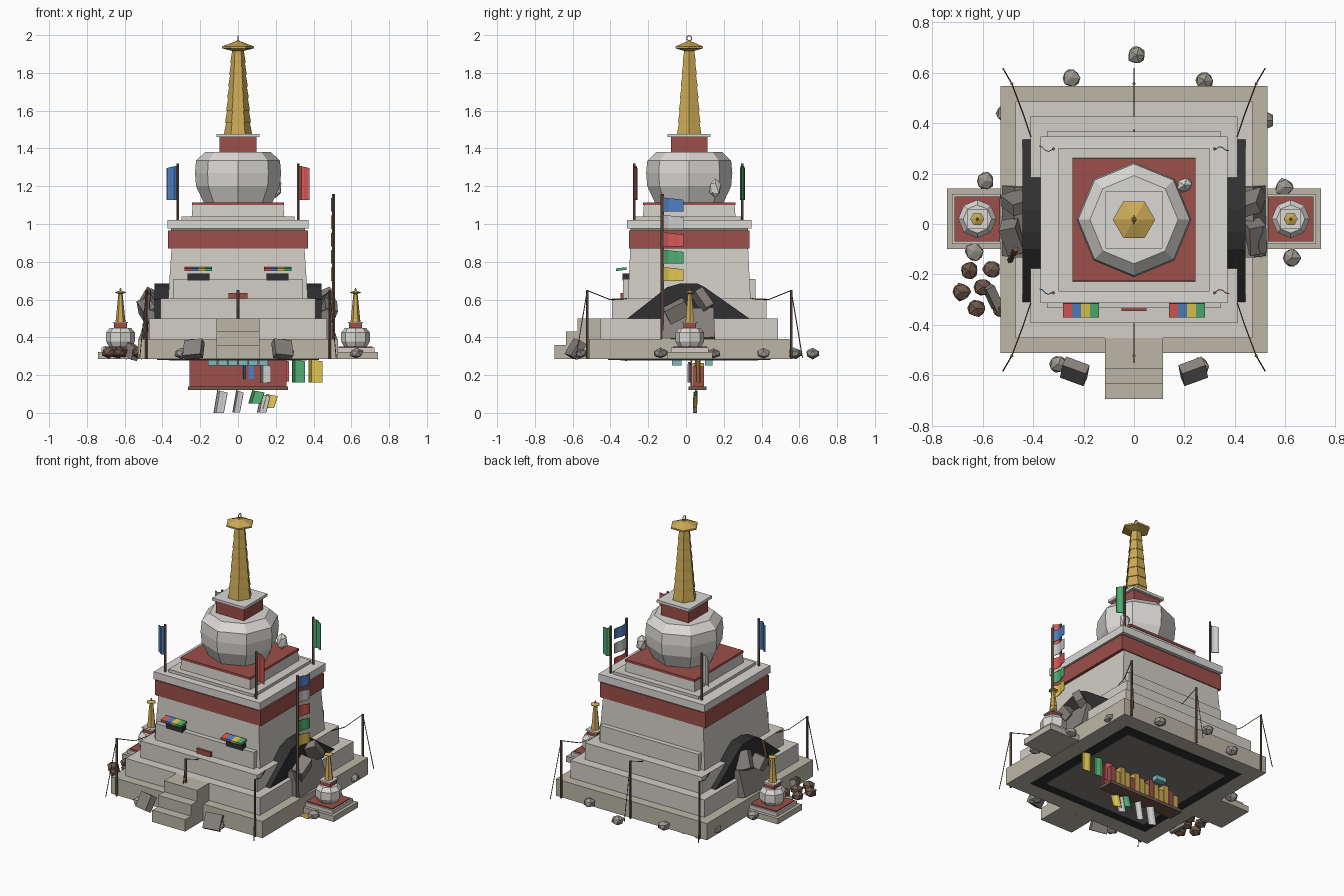
import bpy, bmesh, math, random
from mathutils import Vector, Matrix, Euler

if "Cube" in bpy.data.objects:
    bpy.data.objects.remove(bpy.data.objects["Cube"])

random.seed(4)
CY = 0.017  # centre line of the monument in y
COL = dict(wall=(.64, .62, .56), stone=(.5, .47, .39), pale=(.7, .69, .66), red=(.34, .08, .07),
           gold=(.6, .4, .09), wood=(.16, .1, .07), black=(.03, .03, .03), rubble=(.24, .22, .2),
           rock=(.33, .31, .28), blue=(.08, .22, .55), white=(.75, .75, .75), cloth=(.68, .1, .1),
           green=(.08, .42, .17), yellow=(.75, .56, .08), teal=(.2, .5, .52))
MATS = {}
for k, c in COL.items():
    MATS[k] = bpy.data.materials.new(k)
    MATS[k].diffuse_color = (*c, 1)


def finish(bm, name, mat):
    bmesh.ops.recalc_face_normals(bm, faces=bm.faces)
    me = bpy.data.meshes.new(name)
    bm.to_mesh(me)
    bm.free()
    me.materials.append(MATS[mat])
    ob = bpy.data.objects.new(name, me)
    bpy.context.collection.objects.link(ob)
    return ob


def box(name, c, half, z0, z1, mat, top=None, rot=None):
    """Box centred on c=(x, y), half sizes, optional tapered top and rotation."""
    bm = bmesh.new()
    bmesh.ops.create_cube(bm, size=2)
    h = (z1 - z0) / 2
    for v in bm.verts:
        s = top if top and v.co.z > 0 else half
        v.co = Vector((v.co.x * s[0], v.co.y * s[1], v.co.z * h))
    m = Matrix.Translation((c[0], c[1], (z0 + z1) / 2))
    if rot:
        m = m @ Euler(rot).to_matrix().to_4x4()
    bm.transform(m)
    return finish(bm, name, mat)


def lathe(name, c, prof, n, mat):
    """Closed solid of revolution with n flat sides; prof = [(radius, z)]."""
    bm = bmesh.new()
    rings = [[bm.verts.new((c[0] + r * math.cos(2 * math.pi * i / n), c[1] + r * math.sin(2 * math.pi * i / n), z))
              for i in range(n)] for r, z in prof]
    for a, b in zip(rings, rings[1:]):
        for i in range(n):
            bm.faces.new((a[i], a[(i + 1) % n], b[(i + 1) % n], b[i]))
    bm.faces.new(rings[0])
    bm.faces.new(rings[-1])
    return finish(bm, name, mat)


def rod(name, pts, r, mat="wood", n=5):
    bm = bmesh.new()
    for a, b in zip(pts, pts[1:]):
        a, b = Vector(a), Vector(b)
        m = Matrix.Translation((a + b) / 2) @ (b - a).to_track_quat('Z', 'Y').to_matrix().to_4x4()
        bmesh.ops.create_cone(bm, cap_ends=True, segments=n, radius1=r, radius2=r, depth=(b - a).length, matrix=m)
    return finish(bm, name, mat)


def flag(name, p, d, width, drop, mat, skew=0.0):
    """Wavy cloth: top corner p, horizontal direction d, width and drop."""
    bm = bmesh.new()
    p, d = Vector(p), Vector(d).normalized()
    side = Vector((-d.y, d.x, 0))
    cols = []
    for i in range(5):
        t = i / 4
        q = p + d * width * t + side * 0.01 * math.sin(t * 5)
        cols.append([bm.verts.new(q + Vector((0, 0, -.012 * t))), bm.verts.new(q + d * skew + Vector((0, 0, -drop)))])
    for a, b in zip(cols, cols[1:]):
        bm.faces.new((a[0], b[0], b[1], a[1]))
    ob = finish(bm, name, mat)
    ob.modifiers.new("thickness", 'SOLIDIFY').thickness = .004


def rock(name, x, y, z, r, mat, sc=(1, 1, .75)):
    bm = bmesh.new()
    bmesh.ops.create_icosphere(bm, subdivisions=1, radius=r)
    for v in bm.verts:
        v.co = Vector([v.co[i] * sc[i] * random.uniform(.85, 1.1) for i in range(3)]) + Vector((x, y, z))
    finish(bm, name, mat)


# Stepped base and underside
C = (0, CY)
box("base_tier_1", C, (.53, .53), .29, .39, "stone")
box("base_tier_2", C, (.47, .47), .39, .5, "wall")
box("base_tier_3", C, (.41, .41), .5, .605, "wall")
box("foundation_slab", C, (.53, .53), .284, .29, "stone")
box("underside_dark_ring", C, (.43, .43), .281, .285, "black")
box("underside_panel", C, (.365, .365), .278, .282, "rubble")
for i in range(3):
    y0 = -.695 + .06 * i
    box("front_step", (0, (y0 - .45) / 2), (.115, (-.45 - y0) / 2), .285, .36 + .07 * i, "stone")

# Shrine body, band and roof
box("shrine_body", C, (.37, .325), .6, .87, "wall", (.352, .312))
for s in (-1, 1):
    box("body_ledge", (0, CY + s * .325), (.345, .025), .6, .71, "wall")
box("red_band", C, (.37, .318), .87, .965, "red")
box("band_lip", C, (.355, .31), .965, .977, "rubble")
box("roof_slab", C, (.372, .33), .975, 1.022, "pale")
box("plinth_low", C, (.3, .285), 1.02, 1.04, "wall")
box("plinth_high", C, (.245, .245), 1.04, 1.1, "wall", (.24, .24))
box("plinth_red_edge", C, (.244, .244), 1.1, 1.115, "red")

# Main dome, harmika and spire
lathe("main_dome", C, [(.18, 1.11), (.222, 1.2), (.228, 1.27), (.222, 1.335), (.175, 1.38)], 8, "pale")
box("harmika", C, (.097, .097), 1.38, 1.46, "red")
box("harmika_cap", C, (.114, .114), 1.46, 1.477, "pale")


def spire(c, z0, z1, r0, r1, rings, hat):
    prof = []
    for i in range(rings):
        a, b = i / rings, (i + 1) / rings
        ra, rb = r0 + (r1 - r0) * a, r0 + (r1 - r0) * b
        prof += [(ra, z0 + (z1 - z0) * a), (ra * .97, z0 + (z1 - z0) * (a + .25 / rings)), (rb * .92, z0 + (z1 - z0) * b)]
    lathe("spire", c, prof, 6, "gold")
    lathe("spire_canopy", c, [(r1 * .8, z1), (hat, z1 + hat * .18), (hat, z1 + hat * .3), (hat * .2, z1 + hat * .6)], 6, "gold")


spire(C, 1.475, 1.915, .074, .034, 7, .084)
lathe("finial_bead", C, [(.006, 1.95), (.015, 1.96), (.006, 1.972)], 6, "gold")
rod("finial_ring", [(0, CY + .014 * math.cos(a * math.pi / 4), 1.983 + .014 * math.sin(a * math.pi / 4)) for a in range(9)], .003, "gold")
rock("dome_niche", .2, .155, 1.19, .034, "pale", (1, 1, 1.65))

# Small side stupas
for s in (-1, 1):
    c = (s * .622, CY + .003)
    box("side_stupa_base", c, (.12, .12), .286, .322, "stone")
    box("side_stupa_step", c, (.1, .1), .322, .345, "wall")
    box("side_stupa_red_edge", c, (.09, .09), .345, .351, "red")
    lathe("side_stupa_dome", c, [(.06, .35), (.076, .378), (.076, .425), (.056, .45)], 8, "pale")
    box("side_stupa_harmika", c, (.034, .034), .45, .475, "red")
    box("side_stupa_cap", c, (.04, .04), .475, .482, "pale")
    spire(c, .48, .63, .027, .012, 6, .028)
    lathe("side_stupa_bead", c, [(.003, .64), (.006, .65), (.003, .66)], 6, "gold")

# Collapsed openings on both sides with rubble
for s in (-1, 1):
    bm = bmesh.new()
    f = bm.faces.new([bm.verts.new((s * .36, y, z)) for y, z in
                      [(-.31, .5), (-.1, .665), (-.03, .685), (.06, .685), (.1, .665), (.335, .5)]])
    e = bmesh.ops.extrude_face_region(bm, geom=[f])["geom"]
    bmesh.ops.translate(bm, vec=(s * .083, 0, 0), verts=[v for v in e if isinstance(v, bmesh.types.BMVert)])
    finish(bm, "side_breach", "black")
    box("fallen_slab", (s * .475, .01), (.025, .14), .385, .55, "rubble", rot=(.04, -s * .3, 0))
    box("fallen_block", (s * .465, .085), (.045, .025), .54, .65, "rubble", rot=(.5, -s * .4, .3))
    box("fallen_block", (s * .48, -.05), (.035, .06), .5, .58, "rubble", rot=(.5, s * .3, .2))
    box("leaning_front_slab", (s * .235, -.585), (.05, .022), .29, .385, "rubble", rot=(-.55, s * .1, s * .35))
box("left_beam", (-.56, -.29), (.018, .05), .29, .36, "rubble", rot=(.3, .2, .5))
rod("left_broken_post", [(-.5, -.16, .29), (-.47, -.1, .65)], .012)

# Windows and striped awnings
for x in (-.21, .21):
    box("window", (x, -.312), (.058, .025), .7, .737, "black")
    for i, m in enumerate(("cloth", "blue", "yellow", "green")):
        box("awning_strip", (x - .054 + .036 * i, -.343), (.018, .028), .754, .768, m, rot=(.12, 0, 0))
box("front_plaque", (0, -.338), (.05, .008), .605, .635, "red")

# Roof corner flags
for sx, y, m in ((-1, -.273, "blue"), (1, -.273, "cloth"), (1, .298, "green"), (-1, .298, "white")):
    rod("roof_flag_pole", [(sx * .32, y, 1.02), (sx * .32, y, 1.32)], .007)
    flag("roof_flag", (sx * .325, y, 1.308), (sx, .08, 0), .052, .18, m)

# Tall pole with five flags
rod("tall_pole", [(.505, -.125, .29), (.505, -.125, 1.16)], .009)
for i, m in enumerate(("blue", "white", "cloth", "green", "yellow")):
    flag("tall_pole_flag", (.505, -.118, 1.14 - .092 * i), (0, 1, 0), .105, .074, m)

# Guy poles around the base
for x in (-1, 0, 1):
    for s in (-1, 1):
        y = CY + s * .54
        rod("guy_pole", [(x * .485, y, .285), (x * .485, y, .65)], .007)
        rod("guy_line", [(x * .41, CY + s * .33, .605), (x * .44, CY + s * .42, .6), (x * .485, y, .648), (x * .52, CY + s * .6, .29)], .0025, n=4)

# Hanging shelf with scripture bundles and flags below the base
box("shelf_board", (0, .06), (.265, .048), .12, .14, "wood")
box("shelf_back", (0, .028), (.258, .005), .14, .285, "red")
for i in range(14):
    box("scripture_bundle", (-.234 + .036 * i, .064), (.016, .03), .14, .225 + .02 * (i % 3), "red" if i % 4 == 1 else "gold")
for i in range(6):
    box("teal_bowl_front", (-.135 + .054 * i, -.05), (.025, .025), .25, .285, "teal")
box("teal_box_back", (-.09, .12), (.035, .02), .25, .285, "teal")
for x, y, w, z, dr, m in ((.03, .01, .055, .27, .09, "blue"), (.12, .01, .055, .26, .1, "white"), (.2, .05, .07, .285, .12, "cloth"),
                          (.285, .06, .07, .285, .125, "green"), (.372, .06, .075, .285, .125, "yellow")):
    flag("upper_hanging_flag", (x, y, z), (1, .3, 0), w, dr, m)
for x, w, z, dr, m in ((-.11, .055, .12, .12, "white"), (-.01, .04, .12, .118, "white"), (.075, .065, .12, .07, "green"),
                       (.15, .06, .1, .075, "yellow"), (.12, .05, .1, .098, "white")):
    flag("lower_hanging_flag", (x, .05, z), (1, .05, 0), w, dr, m, -.02)

# Scattered rocks
for x, y in ((-.59, .17), (.595, .145), (.625, -.135), (-.635, -.11), (-.25, .58), (.01, .67), (.28, .57),
             (-.51, .44), (.52, .41), (-.3, -.555), (.26, -.565)):
    rock("grey_rock", x, y, .315, .04, "rock")
for x, y in ((-.655, -.185), (-.565, -.18), (-.685, -.27), (-.6, -.25), (-.625, -.335), (-.53, -.335)):
    rock("brown_rock", x, y, .32, .04, "wood")

for m in bpy.data.materials:
    if m.users and not m.is_grease_pencil:
        m.use_nodes = True
        m.node_tree.nodes["Principled BSDF"].inputs["Base Color"].default_value = m.diffuse_color
